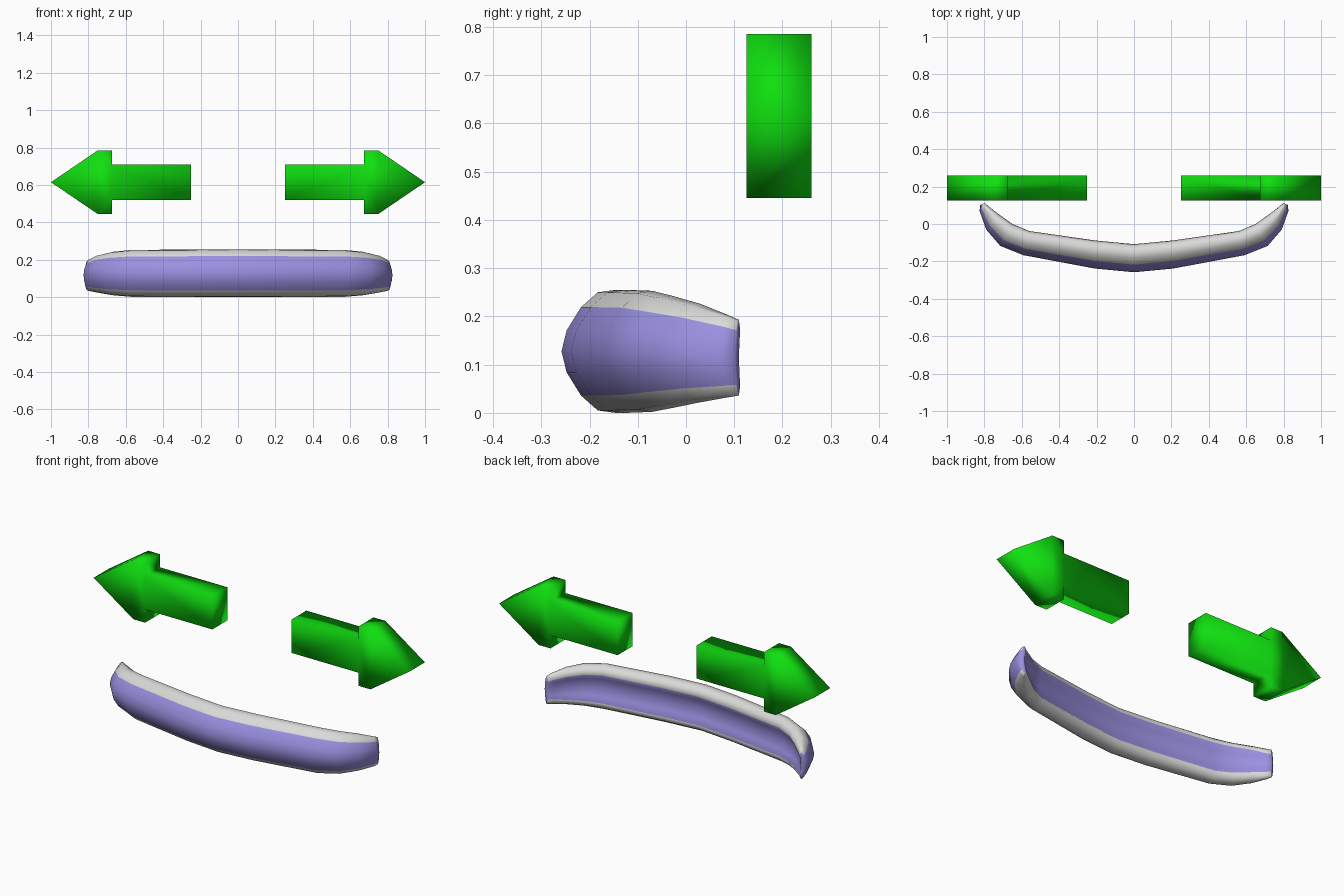
import bpy, bmesh, math

if "Cube" in bpy.data.objects:
    bpy.data.objects.remove(bpy.data.objects["Cube"])


def material(name, rgb):
    m = bpy.data.materials.new(name)
    m.diffuse_color = (*rgb, 1.0)
    m.use_nodes = True
    m.node_tree.nodes["Principled BSDF"].inputs["Base Color"].default_value = m.diffuse_color
    return m


LAVENDER = material("lavender", (0.32, 0.28, 0.75))
WHITE = material("off_white", (0.70, 0.70, 0.69))
GREEN = material("bright_green", (0.005, 0.74, 0.005))


def finish(bm, name, mats):
    bmesh.ops.recalc_face_normals(bm, faces=bm.faces)
    for f in bm.faces:
        f.smooth = True
    mesh = bpy.data.meshes.new(name)
    bm.to_mesh(mesh)
    bm.free()
    for m in mats:
        mesh.materials.append(m)
    obj = bpy.data.objects.new(name, mesh)
    bpy.context.collection.objects.link(obj)
    return obj


# Arrows: shaft and head outline, extruded in y
def arrow(name, side):
    shaft = [(0.25, 0.52), (0.675, 0.52), (0.675, 0.71), (0.25, 0.71)]
    head = [(0.675, 0.52), (0.675, 0.445), (0.75, 0.445), (1.0, 0.615),
            (0.75, 0.785), (0.675, 0.785), (0.675, 0.71)]
    bm = bmesh.new()
    faces = [bm.faces.new([bm.verts.new((side * x, 0.125, z)) for x, z in part])
             for part in (shaft, head)]
    bmesh.ops.remove_doubles(bm, verts=bm.verts, dist=0.001)
    out = bmesh.ops.extrude_face_region(bm, geom=list(bm.faces),
                                        use_keep_orig=True)
    for v in out["geom"]:
        if isinstance(v, bmesh.types.BMVert):
            v.co.y = 0.26
    finish(bm, name, [GREEN])


arrow("right_arrow", 1)
arrow("left_arrow", -1)

# Curved bar: outer x, y, inner x, y, bottom z, top z at each station
stations = [
    (0.00, -0.258, 0.00, -0.108, 0.000, 0.255),
    (0.21, -0.238, 0.21, -0.088, 0.000, 0.255),
    (0.59, -0.167, 0.56, -0.038, 0.002, 0.253),
    (0.715, -0.117, 0.65, 0.000, 0.010, 0.243),
    (0.79, -0.030, 0.72, 0.050, 0.022, 0.226),
    (0.826, 0.070, 0.775, 0.092, 0.032, 0.203),
    (0.822, 0.102, 0.798, 0.112, 0.036, 0.193),
]
stations = [(-a, b, -c, d, e, f) for a, b, c, d, e, f in stations[:0:-1]] + stations

# Half section (depth, height), mirrored in height; the back is hollow
half = [(0.0, 0.5), (0.07, 0.67), (0.27, 0.86), (0.50, 0.98), (0.75, 1.0),
        (0.93, 0.93), (1.0, 0.82), (0.86, 0.70), (0.80, 0.5)]
section = half + [(t, 1 - h) for t, h in half[-2:0:-1]]
n = len(section)

bm = bmesh.new()
rings = []
for ox, oy, ix, iy, zb, zt in stations:
    rings.append([bm.verts.new((ox + t * (ix - ox), oy + t * (iy - oy),
                                zb + h * (zt - zb))) for t, h in section])
for a, b in zip(rings, rings[1:]):
    for i in range(n):
        j = (i + 1) % n
        f = bm.faces.new((a[i], a[j], b[j], b[i]))
        # White rounded rims between the front and the hollow back
        f.material_index = 1 if 2 <= i <= 5 or n - 6 <= i <= n - 3 else 0

# End caps: strips joining front side to back side
for r in (rings[0], rings[-1]):
    for k in range(-3, 3):
        bm.faces.new((r[k], r[k + 1], r[8 - k - 1], r[8 - k]))
    for q in ([r[3], r[4], r[5]], [r[n - 3], r[n - 4], r[n - 5]]):
        bm.faces.new(q).material_index = 1
finish(bm, "curved_bar", [LAVENDER, WHITE])
